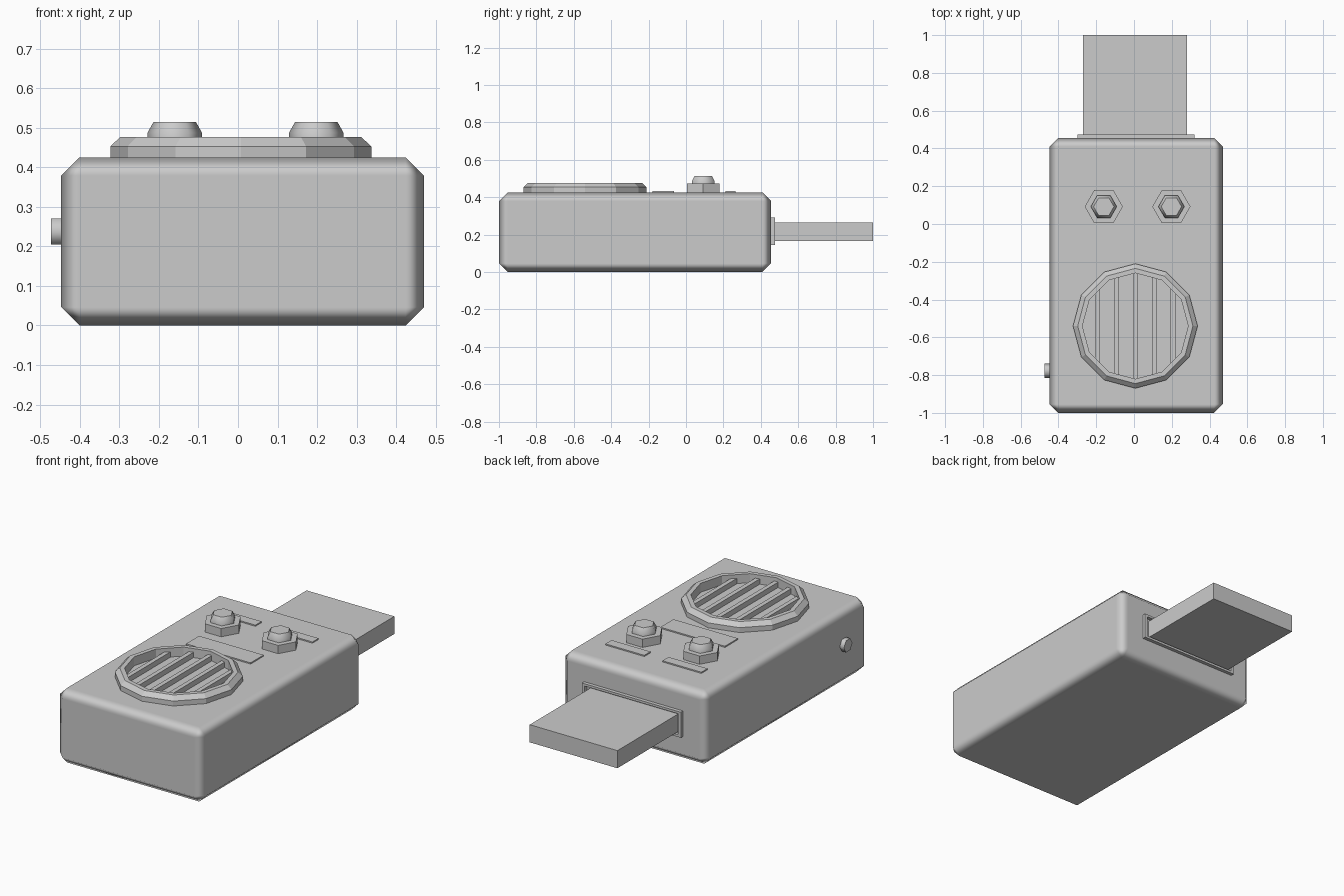
import bpy, bmesh, math
from mathutils import Matrix

if "Cube" in bpy.data.objects:
    bpy.data.objects.remove(bpy.data.objects["Cube"])


def make_object(name, bm, smooth=None):
    bmesh.ops.recalc_face_normals(bm, faces=bm.faces[:])
    me = bpy.data.meshes.new(name)
    bm.to_mesh(me)
    bm.free()
    ob = bpy.data.objects.new(name, me)
    bpy.context.collection.objects.link(ob)
    if smooth:
        bpy.ops.object.select_all(action='DESELECT')
        bpy.context.view_layer.objects.active = ob
        ob.select_set(True)
        bpy.ops.object.shade_smooth_by_angle(angle=math.radians(smooth))
    return ob


def add_box(bm, x, y, z):
    """Box from (min, max) ranges."""
    size = [r[1] - r[0] for r in (x, y, z)]
    mid = [(r[1] + r[0]) / 2 for r in (x, y, z)]
    bmesh.ops.create_cube(bm, size=1, matrix=Matrix.Translation(mid) @ Matrix.Diagonal((*size, 1)))


def box(name, x, y, z):
    bm = bmesh.new()
    add_box(bm, x, y, z)
    return make_object(name, bm)


def lathe(name, profile, sides, matrix, closed=False, smooth=None):
    """Turn a (radius, height) profile; open profiles get end caps."""
    bm = bmesh.new()
    rings = [[bm.verts.new((r * math.cos(2 * math.pi * i / sides),
                            r * math.sin(2 * math.pi * i / sides), h))
              for i in range(sides)] for r, h in profile]
    pairs = list(zip(rings, rings[1:]))
    if closed:
        pairs.append((rings[-1], rings[0]))
    else:
        bm.faces.new(rings[0])
        bm.faces.new(rings[-1])
    for a, b in pairs:
        for i in range(sides):
            j = (i + 1) % sides
            bm.faces.new((a[i], a[j], b[j], b[i]))
    bm.transform(matrix)
    return make_object(name, bm, smooth)


TOP = 0.425

# Main case with chamfered edges
body = box("body", (-0.447, 0.47), (-1, 0.455), (0, TOP))
body.data.shade_smooth()
bevel = body.modifiers.new("edge_chamfer", 'BEVEL')
bevel.width = 0.046
bevel.segments = 1
bevel.harden_normals = True

# Plug and the frame around its root
box("plug", (-0.27, 0.28), (0.45, 1), (0.165, 0.265))
bm = bmesh.new()
for z in ((0.145, 0.158), (0.277, 0.29)):
    add_box(bm, (-0.30, 0.32), (0.45, 0.475), z)
for x in ((-0.30, -0.283), (0.303, 0.32)):
    add_box(bm, x, (0.45, 0.475), (0.158, 0.277))
make_object("plug_frame", bm)

# Speaker ring
CX, CY = 0.007, -0.54
lathe("speaker_ring",
      [(0.33, TOP - 0.005), (0.33, 0.453), (0.305, 0.476), (0.28, 0.476), (0.28, TOP - 0.005)],
      12, Matrix.Translation((CX, CY, 0)), closed=True)

# Speaker slats
bm = bmesh.new()
for i in range(-2, 3):
    x = 0.1 * i
    half = math.sqrt(0.285 ** 2 - x * x)
    add_box(bm, (CX + x - 0.0125, CX + x + 0.0125), (CY - half, CY + half), (TOP - 0.005, 0.455))
make_object("speaker_slats", bm)

# Two knobs on hexagonal bases, each with a label plate behind
for side, x in (("left", -0.16), ("right", 0.198)):
    at = Matrix.Translation((x, 0.092, 0))
    lathe(side + "_knob_base", [(0.101, TOP - 0.005), (0.101, 0.472)], 6, at)
    lathe(side + "_knob", [(0.069, 0.465), (0.069, 0.487), (0.054, 0.514)], 6, at, smooth=61)
    box(side + "_label_plate", (x - 0.122, x + 0.122), (0.21, 0.265), (TOP - 0.005, 0.432))

# Wide plate between knobs and speaker
box("centre_plate", (-0.2, 0.205), (-0.18, -0.063), (TOP - 0.005, 0.432))

# Small hexagonal side button, pointing to -x
turn = Matrix(((0, 0, -1, 0), (1, 0, 0, 0), (0, -1, 0, 0), (0, 0, 0, 1)))
lathe("side_button", [(0.038, 0.44), (0.038, 0.473)], 6,
      Matrix.Translation((0, -0.777, 0.237)) @ turn, smooth=61)
